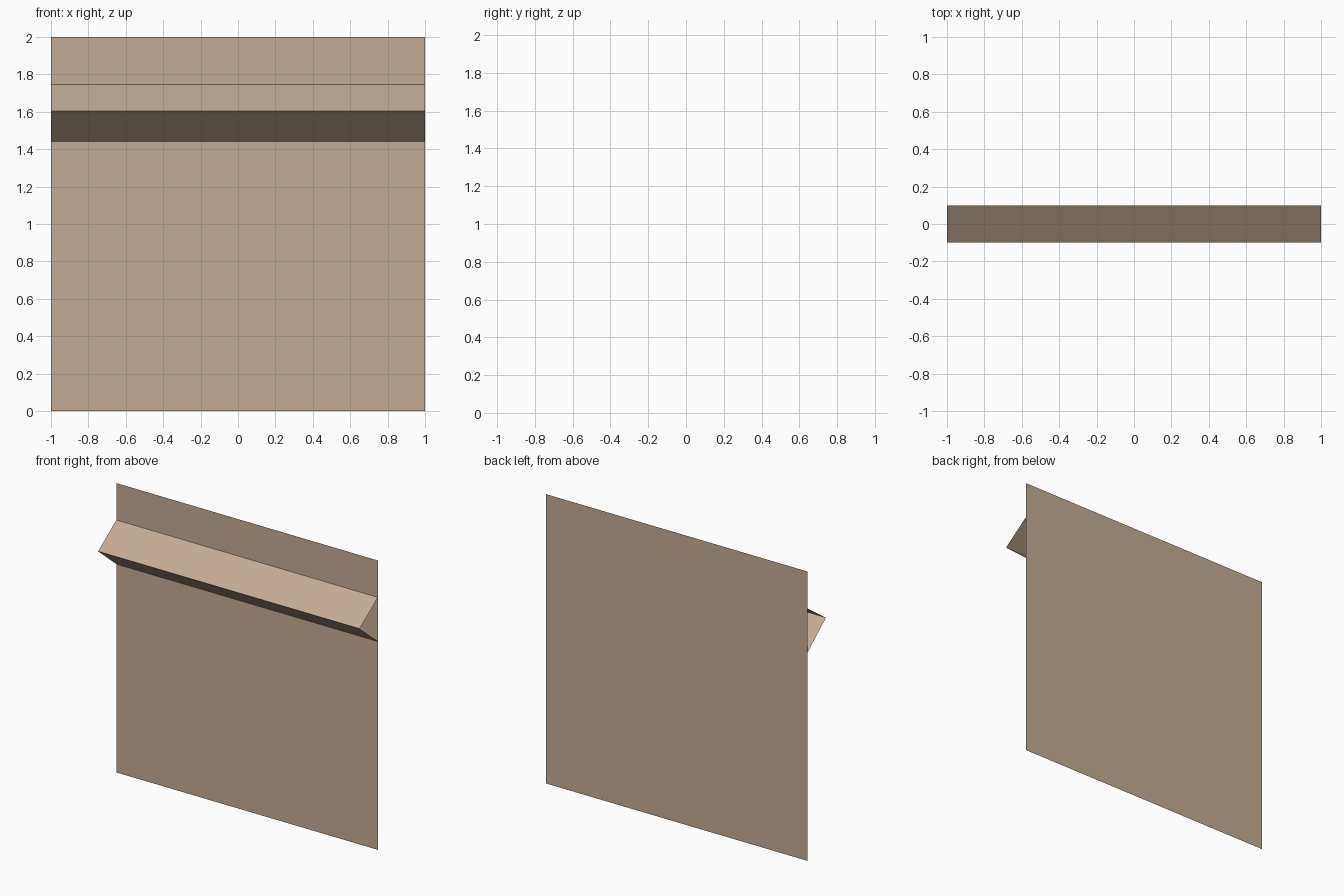
import bpy

if "Cube" in bpy.data.objects:
    bpy.data.objects.remove(bpy.data.objects["Cube"])

mat = bpy.data.materials.new("tan")
mat.diffuse_color = (0.55, 0.41, 0.30, 1)
mat.use_nodes = True
mat.node_tree.nodes["Principled BSDF"].inputs["Base Color"].default_value = mat.diffuse_color


def sheet(name, profile, half_width=1.0):
    """Sweep an open (y, z) profile along x into a thin sheet."""
    verts = [(x, y, z) for y, z in profile for x in (-half_width, half_width)]
    faces = [(2 * i, 2 * i + 1, 2 * i + 3, 2 * i + 2) for i in range(len(profile) - 1)]
    mesh = bpy.data.meshes.new(name)
    mesh.from_pydata(verts, [], faces)
    mesh.materials.append(mat)
    obj = bpy.data.objects.new(name, mesh)
    bpy.context.collection.objects.link(obj)
    return obj


# Flat back panel
sheet("wall_panel", [(0.1, 0.0), (0.1, 2.0)])

# Wedge-shaped ledge, open at both ends
sheet("ledge", [(0.1, 1.44), (-0.1, 1.605), (0.1, 1.745)])
